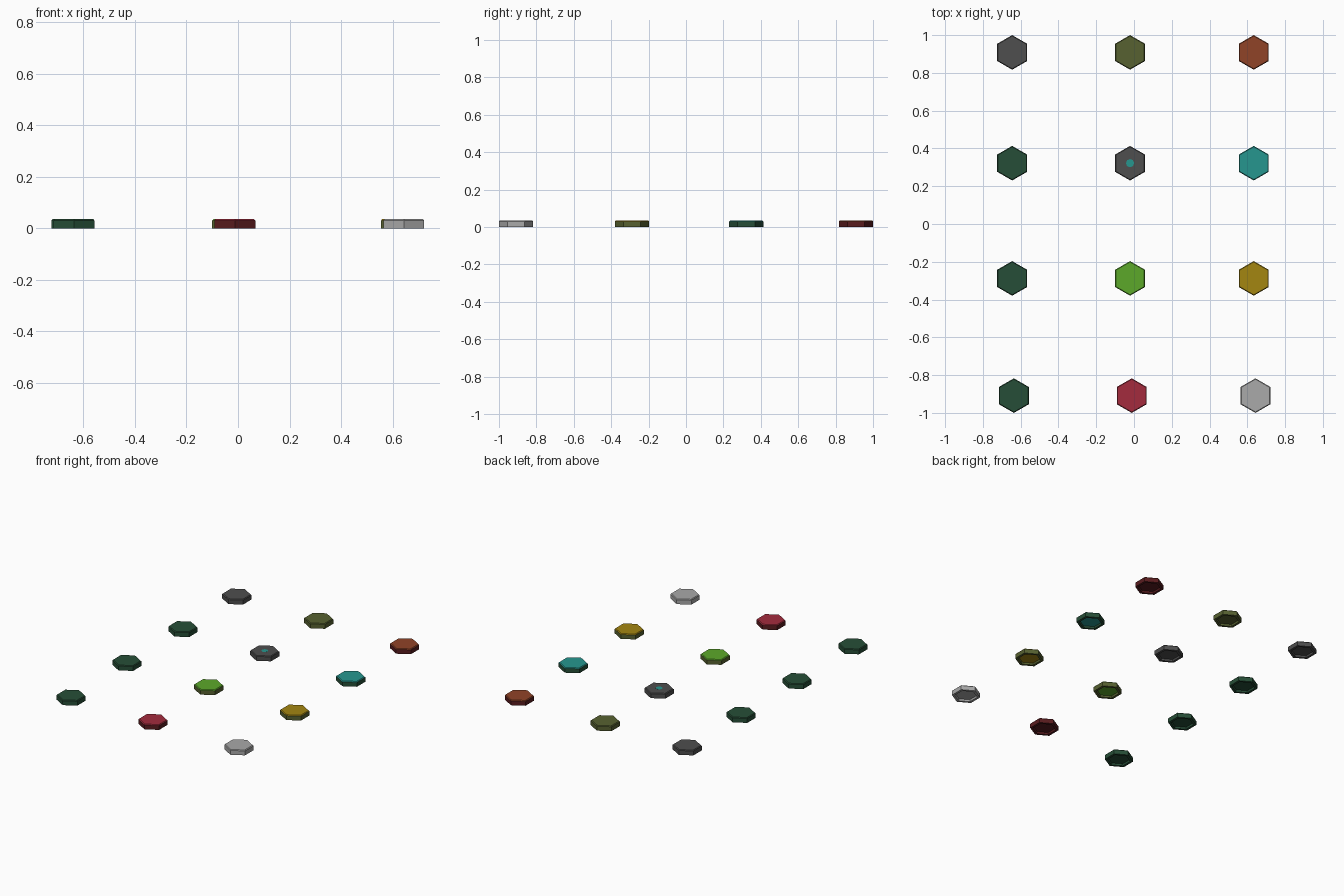
import bpy, bmesh, math

if "Cube" in bpy.data.objects:
    bpy.data.objects.remove(bpy.data.objects["Cube"])

R, H, CH = 0.0915, 0.035, 0.005      # hexagon radius, height, top chamfer


def material(name, hexcol, gain=1.1):
    m = bpy.data.materials.new(name)
    lin = []
    for i in (0, 2, 4):
        c = int(hexcol[i:i + 2], 16) / 255
        c = c / 12.92 if c <= 0.04045 else ((c + 0.055) / 1.055) ** 2.4
        lin.append(min(1, c * gain))
    m.diffuse_color = (*lin, 1)
    m.use_nodes = True
    m.node_tree.nodes["Principled BSDF"].inputs["Base Color"].default_value = m.diffuse_color
    return m


MATS = {n: material(n, c) for n, c in {
    "dark_grey": "4b4b4b", "light_grey": "a2a2a2", "olive": "535d2e",
    "rust": "8a4025", "dark_green": "244a34", "teal": "249089",
    "lime": "58a128", "gold": "9d8010", "red": "9d293a",
    "dark_red": "551a1d"}.items()}


def ring(bm, r, z, sides=6):
    # hexagon with corners pointing along +-y
    return [bm.verts.new((r * math.sin(2 * math.pi * i / sides),
                          r * math.cos(2 * math.pi * i / sides), z)) for i in range(sides)]


def lathe(name, loops, mats, loc, sides=6, cap_under=False):
    bm = bmesh.new()
    rings = [ring(bm, r, z, sides) for r, z in loops]
    for a, b in zip(rings, rings[1:]):
        for i in range(sides):
            j = (i + 1) % sides
            bm.faces.new((a[i], a[j], b[j], b[i]))
    under = bm.faces.new(rings[0])
    bm.faces.new(rings[-1])
    bmesh.ops.recalc_face_normals(bm, faces=bm.faces[:])
    # the upward faces take the cap colour, the rest the body colour
    for f in bm.faces:
        f.material_index = int(f.normal.z > 0.3)
    if cap_under:                     # cap shows through the open underside
        under.material_index = 1
    me = bpy.data.meshes.new(name)
    bm.to_mesh(me)
    bm.free()
    for m in mats:
        me.materials.append(MATS[m])
    ob = bpy.data.objects.new(name, me)
    ob.location = loc
    bpy.context.collection.objects.link(ob)
    return ob


# tile outline: recessed underside, rim, wall, chamfer, flat top
TILE = [(R - 0.022, 0.012), (R - 0.018, 0), (R, 0), (R, H - CH), (R - CH, H)]

# rows of (cap colour, body colour), front to back
ROWS = [
    (-0.9085, 0.009, [("dark_green", "dark_green"), ("red", "dark_red"), ("light_grey", "light_grey")]),
    (-0.288, 0, [("dark_green", "dark_green"), ("lime", "olive"), ("gold", "olive")]),
    (0.322, 0, [("dark_green", "dark_green"), ("dark_grey", "dark_grey"), ("teal", "dark_green")]),
    (0.9085, 0, [("dark_grey", "dark_grey"), ("olive", "olive"), ("rust", "dark_red")]),
]
for r, (y, dx, tiles) in enumerate(ROWS):
    for c, (x, (cap, body)) in enumerate(zip((-0.645, -0.021, 0.634), tiles)):
        lathe(f"hex_tile_{r + 1}_{c + 1}", TILE, (body, cap), (x + dx, y, 0),
              cap_under=cap in ("teal", "gold", "lime"))

# small teal dot in the middle of the centre tile
lathe("centre_dot", [(0.022, H - 0.002), (0.022, H + 0.0002)], ("teal", "teal"),
      (-0.021, 0.322, 0), sides=8)
